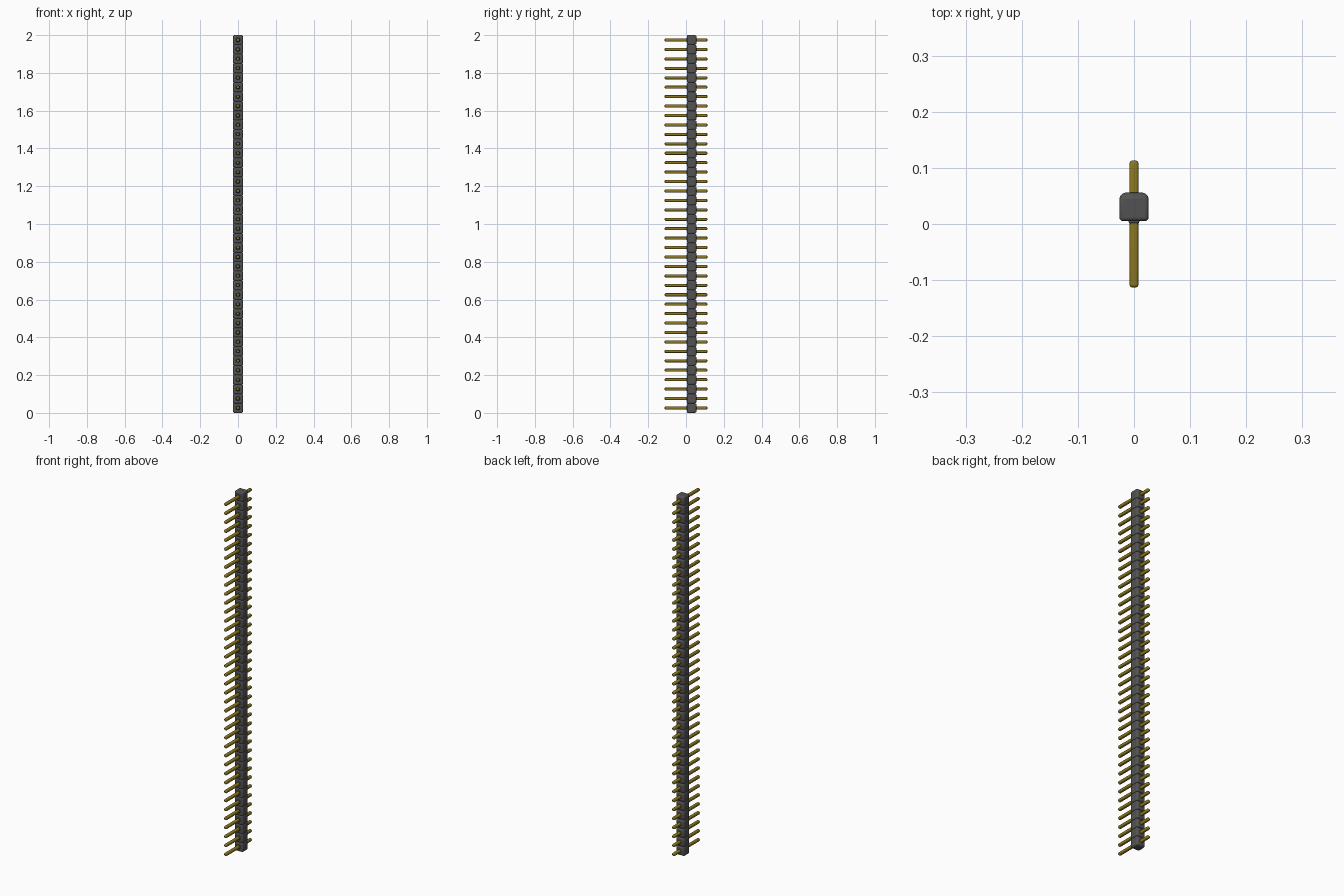
import bpy
import bmesh
import math

cube = bpy.data.objects.get("Cube")
if cube:
    bpy.data.objects.remove(cube, do_unlink=True)

COUNT = 40
SIZE = 0.052                          # housing cell width and height
PITCH = (2.0 - SIZE) / (COUNT - 1)


def material(name, rgb, roughness):
    mat = bpy.data.materials.new(name)
    mat.use_nodes = True
    mat.diffuse_color = (*rgb, 1)
    bsdf = mat.node_tree.nodes["Principled BSDF"]
    bsdf.inputs["Base Color"].default_value = (*rgb, 1)
    bsdf.inputs["Roughness"].default_value = roughness
    return mat


def repeated_box(name, width, y0, y1, mat, radius, front_weight=1.0, segments=3):
    """Rounded box spanning y0..y1, repeated up the strip."""
    bm = bmesh.new()
    bmesh.ops.create_cube(bm, size=1)
    for v in bm.verts:
        v.co = (v.co.x * width, y1 if v.co.y > 0 else y0, v.co.z * width)
    # Edges round the back face get the full radius
    weight = bm.edges.layers.float.new("bevel_weight_edge")
    for e in bm.edges:
        is_back = all(abs(v.co.y - y1) < 1e-6 for v in e.verts)
        e[weight] = 1.0 if is_back else front_weight
    mesh = bpy.data.meshes.new(name)
    bm.to_mesh(mesh)
    bm.free()
    mesh.materials.append(mat)

    obj = bpy.data.objects.new(name, mesh)
    bpy.context.collection.objects.link(obj)
    obj.location.z = SIZE / 2
    bevel = obj.modifiers.new("rounded_edges", 'BEVEL')
    bevel.limit_method = 'WEIGHT'
    bevel.width = radius
    bevel.segments = segments
    array = obj.modifiers.new("strip", 'ARRAY')
    array.count = COUNT
    array.use_relative_offset = False
    array.use_constant_offset = True
    array.constant_offset_displace = (0, 0, PITCH)

    bpy.ops.object.select_all(action='DESELECT')
    obj.select_set(True)
    bpy.context.view_layer.objects.active = obj
    bpy.ops.object.shade_smooth_by_angle(angle=math.radians(35))
    return obj


plastic = material("dark grey plastic", (0.085, 0.085, 0.085), 0.6)
gold = material("dull gold metal", (0.27, 0.19, 0.012), 0.4)

# Plastic housing cells, small front collars and the long pins through them
repeated_box("housing", SIZE, 0.005, 0.056, plastic, 0.011, 0.6)
repeated_box("pin_collar", 0.019, 0.001, 0.012, plastic, 0.003, 1.0, 2)
repeated_box("pins", 0.016, -0.113, 0.113, gold, 0.005)
